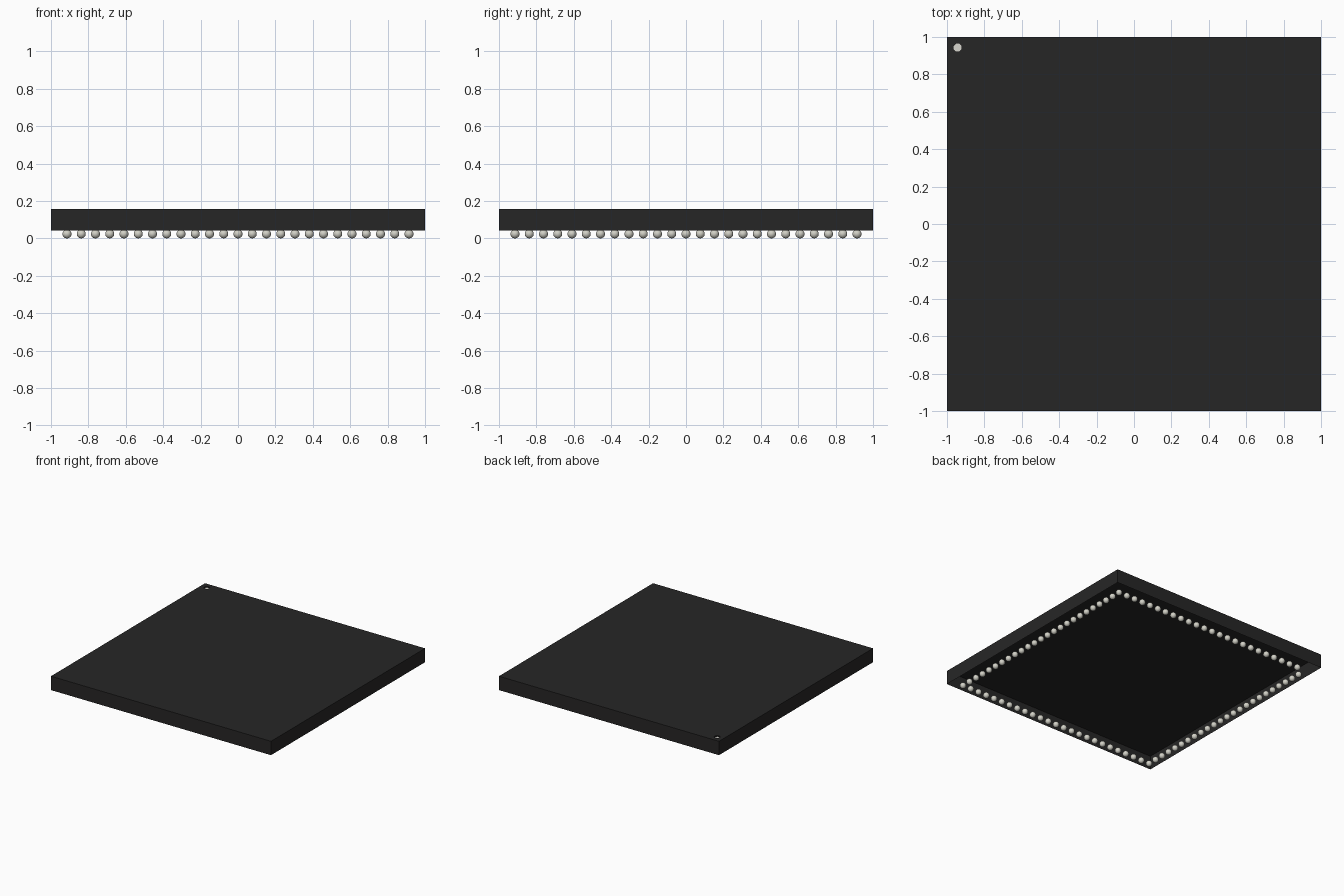
import bpy, bmesh, math
from mathutils import Matrix

cube = bpy.data.objects.get("Cube")
if cube:
    bpy.data.objects.remove(cube, do_unlink=True)


def material(name, rgb):
    m = bpy.data.materials.new(name)
    m.use_nodes = True
    m.diffuse_color = (*rgb, 1)
    m.node_tree.nodes["Principled BSDF"].inputs["Base Color"].default_value = (*rgb, 1)
    return m


def add_object(name, bm, mat, smooth=False):
    mesh = bpy.data.meshes.new(name)
    bm.to_mesh(mesh)
    bm.free()
    mesh.materials.append(mat)
    for p in mesh.polygons:
        p.use_smooth = smooth
    ob = bpy.data.objects.new(name, mesh)
    bpy.context.collection.objects.link(ob)
    return ob


def add_loop(bm, points, z):
    verts = [bm.verts.new((x, y, z)) for x, y in points]
    return [bm.edges.new((v, verts[i - 1])) for i, v in enumerate(verts)]


def extrude_down(bm, edges, depth):
    new = bmesh.ops.extrude_edge_only(bm, edges=edges)["geom"]
    verts = [g for g in new if isinstance(g, bmesh.types.BMVert)]
    bmesh.ops.translate(bm, verts=verts, vec=(0, 0, -depth))


black = material("black plastic", (0.0198, 0.0192, 0.0192))
metal = material("solder metal", (0.645, 0.638, 0.571))
label = material("pale marking", (0.68, 0.67, 0.62))

BOTTOM, TOP = 0.043, 0.157
PITCH, COUNT, RADIUS = 0.0762, 25, 0.024
MARK_X, MARK_Y, MARK_R, MARK_DEPTH = -0.943, 0.943, 0.023, 0.0095

# Package shell: top with a small pit, side walls, open underneath
square = [(-1, -1), (1, -1), (1, 1), (-1, 1)]
octagon = [(MARK_X + MARK_R * math.cos((k + 0.5) * math.pi / 4),
            MARK_Y + MARK_R * math.sin((k + 0.5) * math.pi / 4)) for k in range(8)]
bm = bmesh.new()
rim = add_loop(bm, square, TOP)
pit = add_loop(bm, octagon, TOP)
bmesh.ops.triangle_fill(bm, edges=rim + pit, use_beauty=True, normal=(0, 0, 1))
extrude_down(bm, rim, TOP - BOTTOM)
extrude_down(bm, pit, MARK_DEPTH)
bmesh.ops.recalc_face_normals(bm, faces=bm.faces)
add_object("package_shell", bm, black)

# Pale floor of the pit in the marked corner
bm = bmesh.new()
bm.faces.new([bm.verts.new((x, y, TOP - MARK_DEPTH)) for x, y in octagon])
add_object("corner_mark", bm, label)

# Single ring of solder balls, left out at the marked corner
bm = bmesh.new()
half = (COUNT - 1) / 2
for i in range(COUNT):
    for j in range(COUNT):
        on_ring = i in (0, COUNT - 1) or j in (0, COUNT - 1)
        if on_ring and (i, j) != (0, COUNT - 1):
            centre = ((i - half) * PITCH, (j - half) * PITCH, RADIUS)
            bmesh.ops.create_uvsphere(bm, u_segments=16, v_segments=10, radius=RADIUS,
                                      matrix=Matrix.Translation(centre))
add_object("solder_balls", bm, metal, smooth=True)
